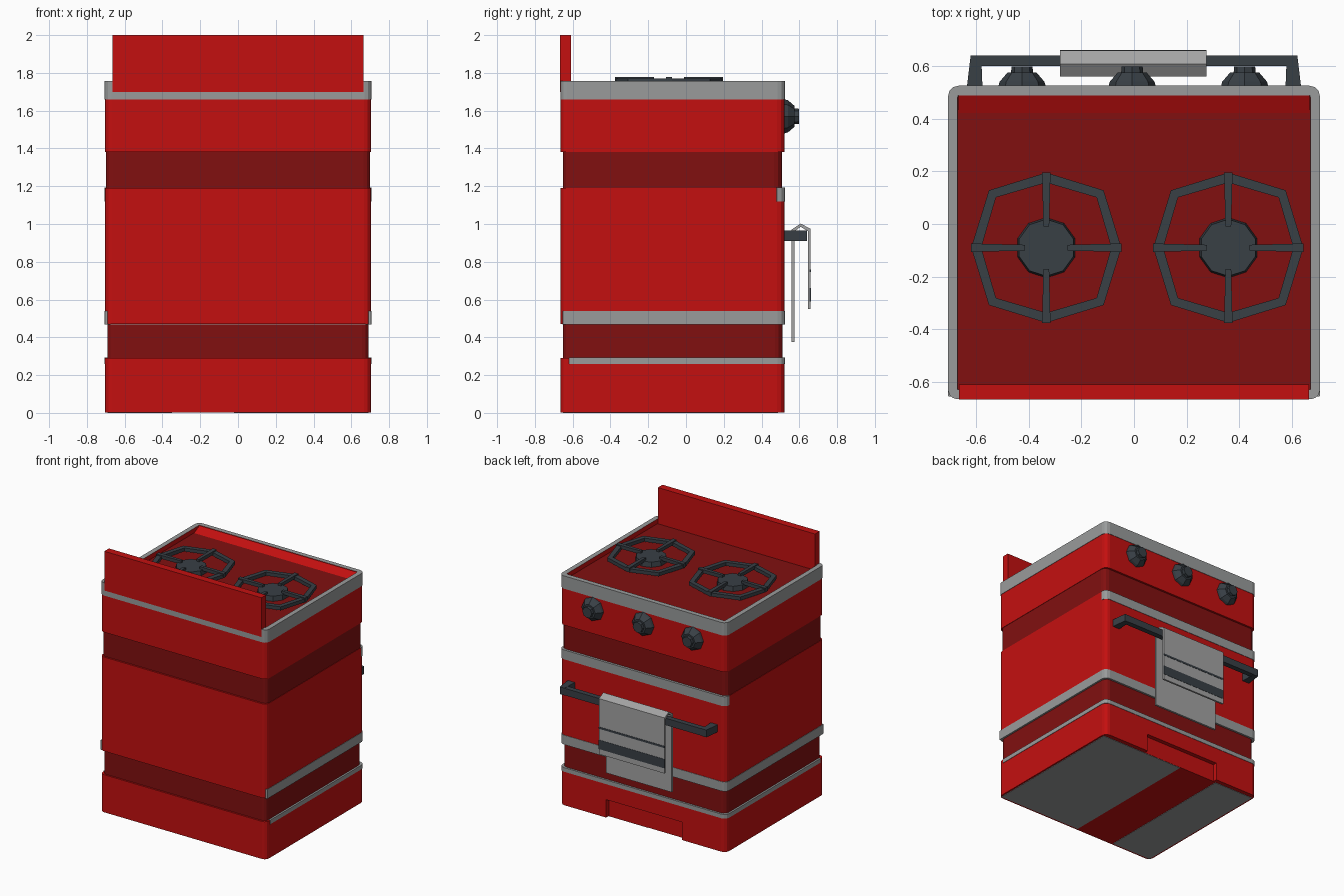
import bpy, bmesh, math
from mathutils import Matrix

if "Cube" in bpy.data.objects:
    bpy.data.objects.remove(bpy.data.objects["Cube"])


def material(name, r, g, b):
    m = bpy.data.materials.new(name)
    m.diffuse_color = (r, g, b, 1)
    m.use_nodes = True
    m.node_tree.nodes["Principled BSDF"].inputs["Base Color"].default_value = m.diffuse_color
    return m


RED = material("enamel red", 0.55, 0.005, 0.005)
DARK = material("deep red", 0.22, 0.005, 0.005)
SILVER = material("silver trim", 0.32, 0.33, 0.33)
IRON = material("cast iron", 0.04, 0.05, 0.06)
CLOTH = material("towel grey", 0.37, 0.37, 0.37)


def finish(name, bm, *mats):
    bmesh.ops.recalc_face_normals(bm, faces=bm.faces)
    me = bpy.data.meshes.new(name)
    bm.to_mesh(me)
    bm.free()
    ob = bpy.data.objects.new(name, me)
    bpy.context.collection.objects.link(ob)
    for m in mats:
        me.materials.append(m)
    return ob


def extrude_shape(bm, pts, offset):
    """Solid from a closed outline of 3D points swept along offset; returns the end face."""
    a = [bm.verts.new(p) for p in pts]
    b = [bm.verts.new([p[i] + offset[i] for i in range(3)]) for p in pts]
    n = len(a)
    for i in range(n):
        j = (i + 1) % n
        bm.faces.new((a[i], a[j], b[j], b[i]))
    bm.faces.new(a[::-1])
    return bm.faces.new(b)


def rounded(x, y0, y1, z, r_back, r_front):
    """Rectangle outline with rounded corners, symmetric in x."""
    pts = []
    for sx, y, sy, r, start in ((1, y0, 1, r_back, 270), (1, y1, -1, r_front, 0),
                                (-1, y1, -1, r_front, 90), (-1, y0, 1, r_back, 180)):
        cx, cy = sx * (x - r), y + sy * r
        for k in range(4):
            a = math.radians(start + 30 * k)
            pts.append((cx + r * math.cos(a), cy + r * math.sin(a), z))
    return pts


def slab(name, x, y0, y1, z0, z1, mat, r_back=0.035, r_front=0.04):
    bm = bmesh.new()
    extrude_shape(bm, rounded(x, y0, y1, z0, r_back, r_front), (0, 0, z1 - z0))
    return finish(name, bm, mat)


def box(name, x0, x1, y0, y1, z0, z1, mat):
    bm = bmesh.new()
    extrude_shape(bm, [(x0, y0, z0), (x1, y0, z0), (x1, y1, z0), (x0, y1, z0)], (0, 0, z1 - z0))
    return finish(name, bm, mat)


def bar_x(name, x0, x1, yz, mat):
    """Profile in y, z swept along x."""
    bm = bmesh.new()
    extrude_shape(bm, [(x0, y, z) for y, z in yz], (x1 - x0, 0, 0))
    return finish(name, bm, mat)


# Body: stacked sections with two recessed dark bands
base = slab("base_drawer", 0.703, -0.665, 0.522, 0.003, 0.29, RED)
slab("lower_recess", 0.692, -0.652, 0.51, 0.29, 0.47, DARK)
slab("oven_body", 0.703, -0.665, 0.522, 0.47, 1.19, RED)
slab("upper_recess", 0.700, -0.652, 0.507, 1.19, 1.38, DARK)
slab("control_panel", 0.703, -0.665, 0.522, 1.38, 1.66, RED)

# Toe notch cut into the base
cutter = box("toe_notch_cutter", -0.33, 0.31, 0.49, 0.7, -0.1, 0.14, RED)
cutter.hide_render = True
cutter.hide_viewport = True
cut = base.modifiers.new("toe_notch", 'BOOLEAN')
cut.operation = 'DIFFERENCE'
cut.object = cutter

# Underside plates
box("bottom_plate_wide", -0.02, 0.69, -0.65, 0.488, 0, 0.004, SILVER)
box("bottom_plate_narrow", -0.69, -0.35, -0.65, 0.488, 0, 0.004, SILVER)

# Silver trims that stop before the rear
slab("base_trim", 0.706, -0.62, 0.525, 0.26, 0.292, SILVER, 0.005)
slab("door_lower_trim", 0.706, -0.655, 0.525, 0.468, 0.54, SILVER, 0.005)
slab("door_upper_trim", 0.706, 0.48, 0.525, 1.12, 1.192, SILVER, 0.002)

# Cooktop: silver rim with sunken dark floor
bm = bmesh.new()
top = extrude_shape(bm, rounded(0.706, -0.665, 0.525, 1.66, 0.035, 0.04), (0, 0, 0.098))
bm.normal_update()
bmesh.ops.inset_region(bm, faces=[top], thickness=0.037, depth=0)
walls = bmesh.ops.inset_region(bm, faces=[top], thickness=0.001, depth=-0.035)["faces"]
for f in walls:
    f.material_index = 1
top.material_index = 2
finish("cooktop_rim", bm, SILVER, RED, DARK)
bar_x("cooktop_slope", -0.667, 0.667, [(0.42, 1.722), (0.487, 1.722), (0.487, 1.755)], RED)
box("backsplash", -0.665, 0.665, -0.666, -0.61, 1.70, 2.0, RED)


# Burners: octagonal grate, four spokes and a round cap
def burner(side, cx, cy=-0.09):
    bm = bmesh.new()
    loops = []
    for i in range(8):
        a = i * math.pi / 4
        r = 0.285 if i % 2 == 0 else 0.308
        loops.append([bm.verts.new((cx + q * math.cos(a), cy + q * math.sin(a), z))
                      for q, z in ((r, 1.743), (r, 1.77), (r - 0.038, 1.77), (r - 0.038, 1.743))])
    for i in range(8):
        p, q = loops[i], loops[(i + 1) % 8]
        for k in range(4):
            bm.faces.new((p[k], p[(k + 1) % 4], q[(k + 1) % 4], q[k]))
    for k in range(4):
        c, s = round(math.cos(k * math.pi / 2)), round(math.sin(k * math.pi / 2))
        outline = [(0.08, -0.011), (0.285, -0.016), (0.285, 0.016), (0.08, 0.011)]
        extrude_shape(bm, [(cx + u * c - v * s, cy + u * s + v * c, 1.752) for u, v in outline],
                      (0, 0, 0.026))
    finish("grate_" + side, bm, IRON)
    bm = bmesh.new()
    bmesh.ops.create_cone(bm, cap_ends=True, segments=10, radius1=0.115, radius2=0.108, depth=0.04,
                          matrix=Matrix.Translation((cx, cy, 1.74)))
    finish("burner_cap_" + side, bm, IRON)


burner("left", -0.333)
burner("right", 0.358)

# Knobs: tapered octagon with a small hub
for i, x in enumerate((-0.425, -0.007, 0.42)):
    bm = bmesh.new()
    for r1, r2, y0, y1 in ((0.092, 0.085, 0.515, 0.54), (0.085, 0.055, 0.54, 0.575),
                           (0.042, 0.04, 0.57, 0.597)):
        m = Matrix.Translation((x, (y0 + y1) / 2, 1.57)) @ Matrix.Rotation(-math.pi / 2, 4, 'X')
        bmesh.ops.create_cone(bm, cap_ends=True, segments=8, radius1=r1, radius2=r2,
                              depth=y1 - y0, matrix=m)
    finish("knob_%d" % (i + 1), bm, IRON)

# Oven door handle with two tapered arms
bar_x("handle_bar", -0.61, 0.61, [(0.6, 0.912), (0.64, 0.912), (0.64, 0.965), (0.6, 0.965)], IRON)
for s, side in ((-1, "left"), (1, "right")):
    bm = bmesh.new()
    arm = [(0.575, 0.515), (0.635, 0.515), (0.62, 0.64), (0.58, 0.64)]
    extrude_shape(bm, [(s * x, y, 0.91) for x, y in arm], (0, 0, 0.056))
    finish("handle_arm_" + side, bm, IRON)

# Towel folded over the handle, with dark stripes on the front flap
bar_x("towel", -0.28, 0.275,
      [(0.559, 0.375), (0.575, 0.375), (0.575, 0.962), (0.607, 0.985), (0.645, 0.962), (0.645, 0.55),
       (0.659, 0.55), (0.659, 0.975), (0.607, 1.002), (0.559, 0.97)], CLOTH)
for name, z0, z1 in (("towel_stripe_thin", 0.745, 0.76), ("towel_stripe_wide", 0.59, 0.66)):
    box(name, -0.2805, 0.2755, 0.655, 0.661, z0, z1, IRON)
